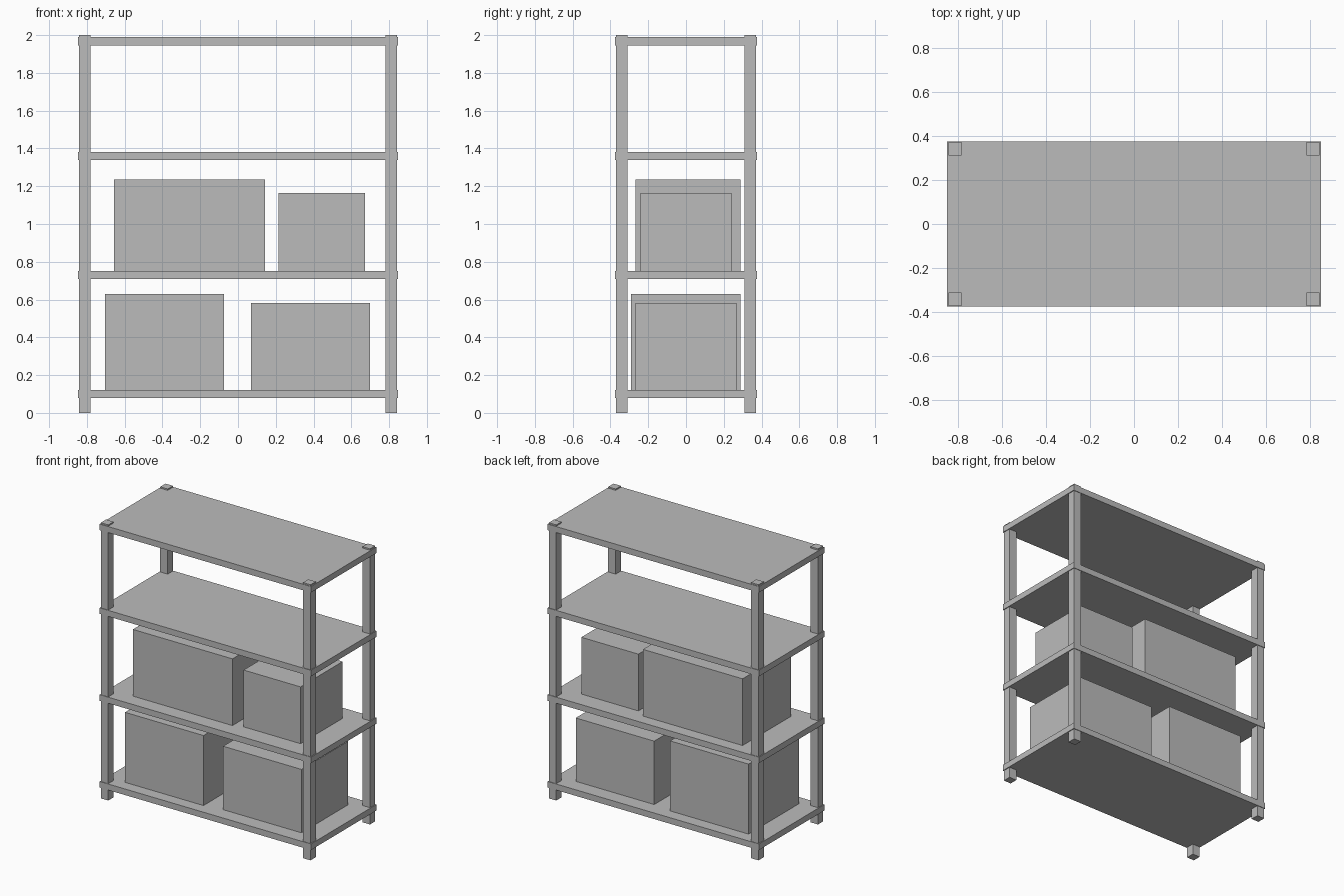
import bpy

cube = bpy.data.objects.get("Cube")
if cube:
    bpy.data.objects.remove(cube, do_unlink=True)

# Single plain grey for the whole rack
grey = bpy.data.materials.new("plain grey")
grey.use_nodes = True
colour = (0.5, 0.5, 0.5, 1)
grey.diffuse_color = colour
grey.node_tree.nodes["Principled BSDF"].inputs["Base Color"].default_value = colour


def block(name, x, y, z):
    """Box from (min, max) ranges on each axis."""
    ranges = (x, y, z)
    bpy.ops.mesh.primitive_cube_add(size=1, location=[(a + b) / 2 for a, b in ranges])
    obj = bpy.context.object
    obj.name = name
    obj.scale = [b - a for a, b in ranges]
    bpy.ops.object.transform_apply(location=False, rotation=False, scale=True)
    obj.data.materials.append(grey)
    return obj


# Four corner posts
POST = 0.03
for depth, y in (("front", -0.341), ("back", 0.341)):
    for side, x in (("right", -0.812), ("left", 0.812)):
        block(f"{depth}_{side}_post", (x - POST, x + POST),
              (y - POST, y + POST), (0, 2))

# Four shelves, slightly wider than the posts
shelf_tops = {"bottom": 0.122, "lower": 0.752, "upper": 1.382, "top": 1.99}
for name, top in shelf_tops.items():
    block(f"{name}_shelf", (-0.848, 0.848), (-0.375, 0.375), (top - 0.044, top))

# Storage boxes resting on the two lower shelves
boxes = (
    ("bottom_right_box", "bottom", (-0.704, -0.074), (-0.29, 0.288), 0.63),
    ("bottom_left_box", "bottom", (0.068, 0.698), (-0.268, 0.267), 0.582),
    ("lower_right_box", "lower", (-0.656, 0.143), (-0.268, 0.288), 1.236),
    ("lower_left_box", "lower", (0.214, 0.672), (-0.242, 0.24), 1.164),
)
for name, shelf, x, y, top in boxes:
    block(name, x, y, (shelf_tops[shelf], top))
